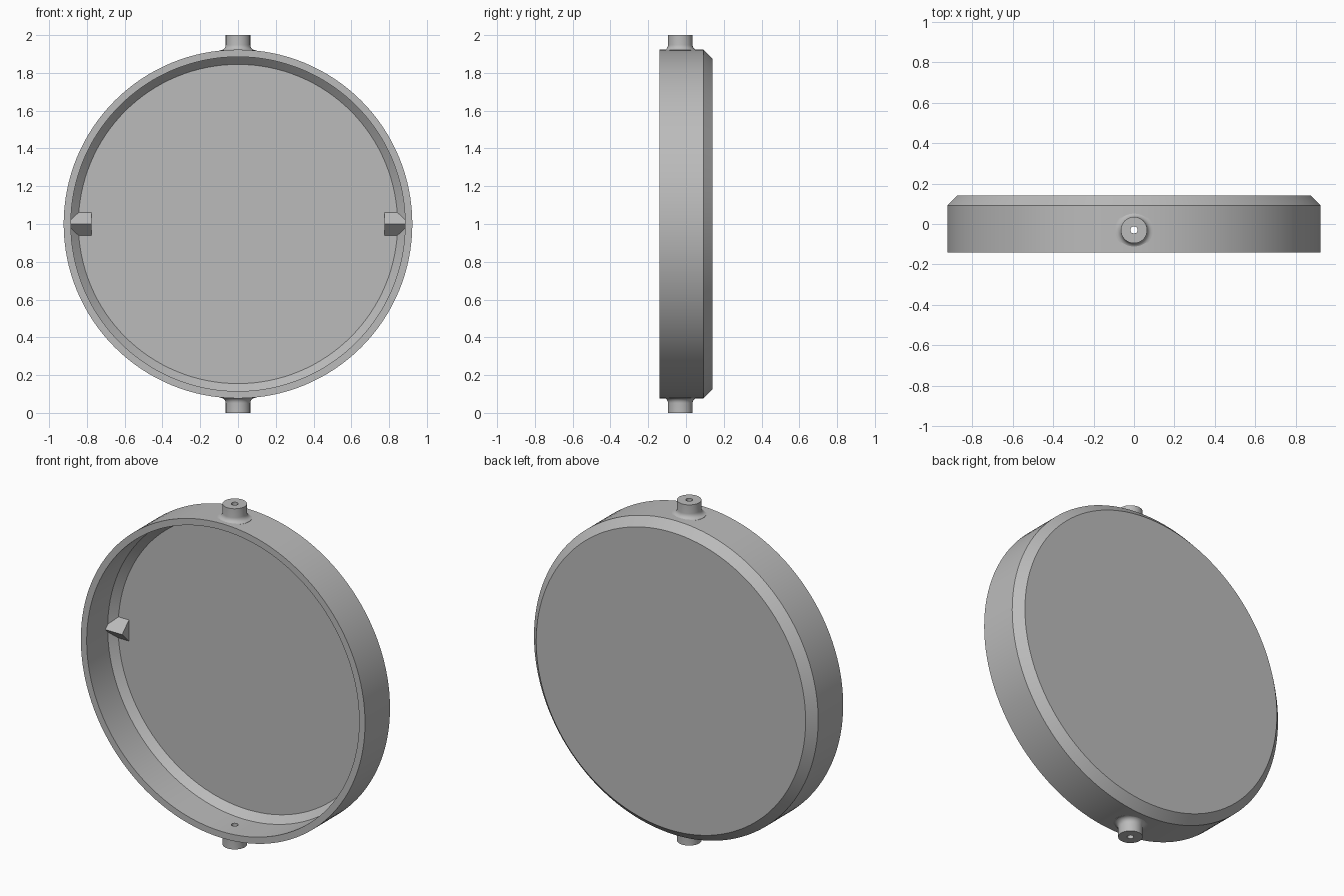
import bpy, bmesh, math
from mathutils import Matrix, Vector

cube = bpy.data.objects.get("Cube")
if cube:
    bpy.data.objects.remove(cube, do_unlink=True)

CENTRE = Vector((0, 0, 1))
PEG_Y = -0.03
HOLE_R = 0.018

grey = bpy.data.materials.new("plain grey")
grey.use_nodes = True
grey.diffuse_color = (0.5, 0.5, 0.5, 1)
grey.node_tree.nodes["Principled BSDF"].inputs["Base Color"].default_value = (0.5, 0.5, 0.5, 1)


def finish(name, bm, matrix):
    bm.transform(matrix)
    bmesh.ops.recalc_face_normals(bm, faces=bm.faces)
    mesh = bpy.data.meshes.new(name)
    bm.to_mesh(mesh)
    bm.free()
    mesh.materials.append(grey)
    obj = bpy.data.objects.new(name, mesh)
    bpy.context.collection.objects.link(obj)
    return obj


def lathe(name, profile, segments, matrix, ring=False):
    """Spin (radius, height) points about z; cap the ends or join them as a ring."""
    bm = bmesh.new()
    loops = []
    for r, h in profile:
        angles = [2 * math.pi * i / segments for i in range(segments)]
        loops.append([bm.verts.new((r * math.cos(a), r * math.sin(a), h)) for a in angles])
    pairs = list(zip(loops, loops[1:]))
    if ring:
        pairs.append((loops[-1], loops[0]))
    else:
        bm.faces.new(loops[0])
        bm.faces.new(loops[-1])
    for low, high in pairs:
        for i in range(segments):
            j = (i + 1) % segments
            bm.faces.new((low[i], low[j], high[j], high[i]))
    return finish(name, bm, matrix)


def smooth(obj):
    bpy.ops.object.select_all(action='DESELECT')
    obj.select_set(True)
    bpy.context.view_layer.objects.active = obj
    bpy.ops.object.shade_smooth_by_angle(angle=math.radians(30))


# Round dish: floor, inner chamfer, wall, rim, outer wall, outer chamfer, back
dish_profile = [(0.845, 0.095), (0.885, 0.055), (0.885, -0.14),
                (0.923, -0.14), (0.923, 0.092), (0.875, 0.14)]
to_y = Matrix.Translation(CENTRE) @ Matrix.Rotation(-math.pi / 2, 4, 'X')
dish = lathe("round_dish", dish_profile, 128, to_y)

# Small bore through the top and bottom of the dish wall
cutter = lathe("bore_cutter", [(HOLE_R, -1.1), (HOLE_R, 1.1)], 24,
               Matrix.Translation((0, PEG_Y, 1)))
cutter.hide_render = True
cut = dish.modifiers.new("bore", 'BOOLEAN')
cut.operation = 'DIFFERENCE'
cut.solver = 'EXACT'
cut.object = cutter
bpy.context.view_layer.objects.active = dish
bpy.ops.object.modifier_apply(modifier=cut.name)
bpy.data.objects.remove(cutter, do_unlink=True)
smooth(dish)

# Hollow pivot pegs with a rounded fillet at the base
FILLET = 0.028
peg_profile = [(HOLE_R, 0.9), (0.065 + FILLET, 0.9)]
for i in range(7):
    a = math.pi / 2 * i / 6
    peg_profile.append((0.065 + FILLET * (1 - math.sin(a)), 0.92 + FILLET * (1 - math.cos(a))))
peg_profile += [(0.065, 1.0), (HOLE_R, 1.0)]
for name, turn in (("top_peg", 0), ("bottom_peg", math.pi)):
    place = Matrix.Translation((0, PEG_Y, 1)) @ Matrix.Rotation(turn, 4, 'X')
    smooth(lathe(name, peg_profile, 48, place, ring=True))

# Wedge-shaped catches on the inside of the wall, ridge towards the front
for name, side in (("left_catch", 1), ("right_catch", -1)):
    bm = bmesh.new()
    ends = [[bm.verts.new((side * x, y, z)) for y, z in ((0.032, 0), (0.097, 0.064), (0.097, -0.064))]
            for x in (0.775, 0.9)]
    for end in ends:
        bm.faces.new(end)
    for i in range(3):
        j = (i + 1) % 3
        bm.faces.new((ends[0][i], ends[0][j], ends[1][j], ends[1][i]))
    finish(name, bm, Matrix.Translation(CENTRE))
